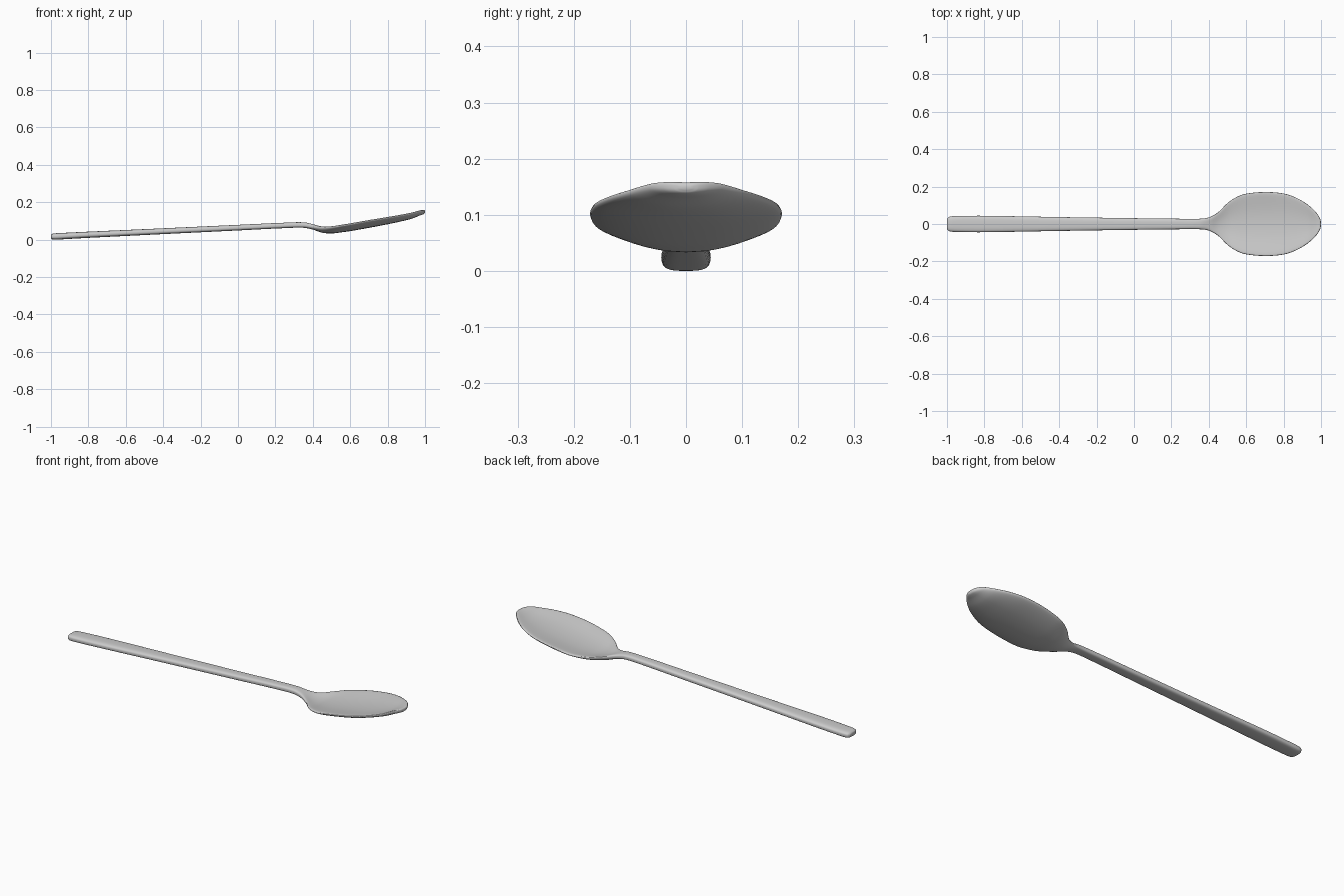
import bpy, bmesh, math

if "Cube" in bpy.data.objects:
    bpy.data.objects.remove(bpy.data.objects["Cube"])

# Stations: x, half width, edge centre height, thickness, dish depth
stations = [
    (-1.0, .027, .018, .020, 0), (-.993, .036, .0183, .029, 0),
    (-.975, .041, .019, .034, 0), (-.93, .043, .0212, .034, 0),
    (-.8, .044, .028, .033, 0), (-.4, .037, .047, .031, 0),
    (0, .031, .066, .030, 0), (.25, .028, .078, .029, 0),
    (.35, .028, .080, .029, 0), (.40, .035, .073, .029, .003),
    (.45, .063, .066, .028, .013), (.50, .112, .069, .026, .021),
    (.55, .145, .077, .025, .024), (.60, .162, .085, .025, .025),
    (.70, .171, .103, .024, .026), (.80, .163, .119, .024, .023),
    (.87, .139, .131, .024, .020), (.93, .103, .142, .024, .016),
    (.97, .066, .152, .024, .010), (.988, .042, .153, .023, .005),
    (.997, .023, .152, .017, .002), (1.0, .010, .151, .007, 0),
]
SIDES, STEPS = 40, 4


def slope(i, k):
    a, b = stations[max(i - 1, 0)], stations[min(i + 1, len(stations) - 1)]
    return (b[k] - a[k]) / (b[0] - a[0])


def blend(i, t):
    """Smooth in-between station after station i."""
    a, b = stations[i], stations[i + 1]
    h = b[0] - a[0]
    out = [a[0] + h * t]
    for k in range(1, 5):
        out.append((2*t**3 - 3*t*t + 1) * a[k] + (t**3 - 2*t*t + t) * h * slope(i, k)
                   + (3*t*t - 2*t**3) * b[k] + (t**3 - t*t) * h * slope(i + 1, k))
    return out


def power(v, p):
    return math.copysign(abs(v) ** p, v)


bm = bmesh.new()


def ring(x, w, z, th, dip):
    verts = []
    for j in range(SIDES):
        a = 2 * math.pi * j / SIDES
        u = power(math.cos(a), .65)
        v = power(math.sin(a), .7)
        verts.append(bm.verts.new((x, w * u, z + th / 2 * v - dip * (1 - u * u))))
    return verts


# Loft handle and bowl as one continuous surface
rows = [blend(i, s / STEPS) for i in range(len(stations) - 1) for s in range(STEPS)]
rows.append(stations[-1])
rings = [ring(*r) for r in rows]
for a, b in zip(rings, rings[1:]):
    for j in range(SIDES):
        k = (j + 1) % SIDES
        bm.faces.new((a[j], a[k], b[k], b[j]))
bm.faces.new(rings[0])
bm.faces.new(rings[-1])
bmesh.ops.recalc_face_normals(bm, faces=bm.faces)

# Rest on the ground
low = min(v.co.z for v in bm.verts)
bmesh.ops.translate(bm, verts=bm.verts, vec=(0, 0, -low))

mesh = bpy.data.meshes.new("spoon")
bm.to_mesh(mesh)
bm.free()
spoon = bpy.data.objects.new("spoon", mesh)
bpy.context.collection.objects.link(spoon)
for p in mesh.polygons:
    p.use_smooth = True
